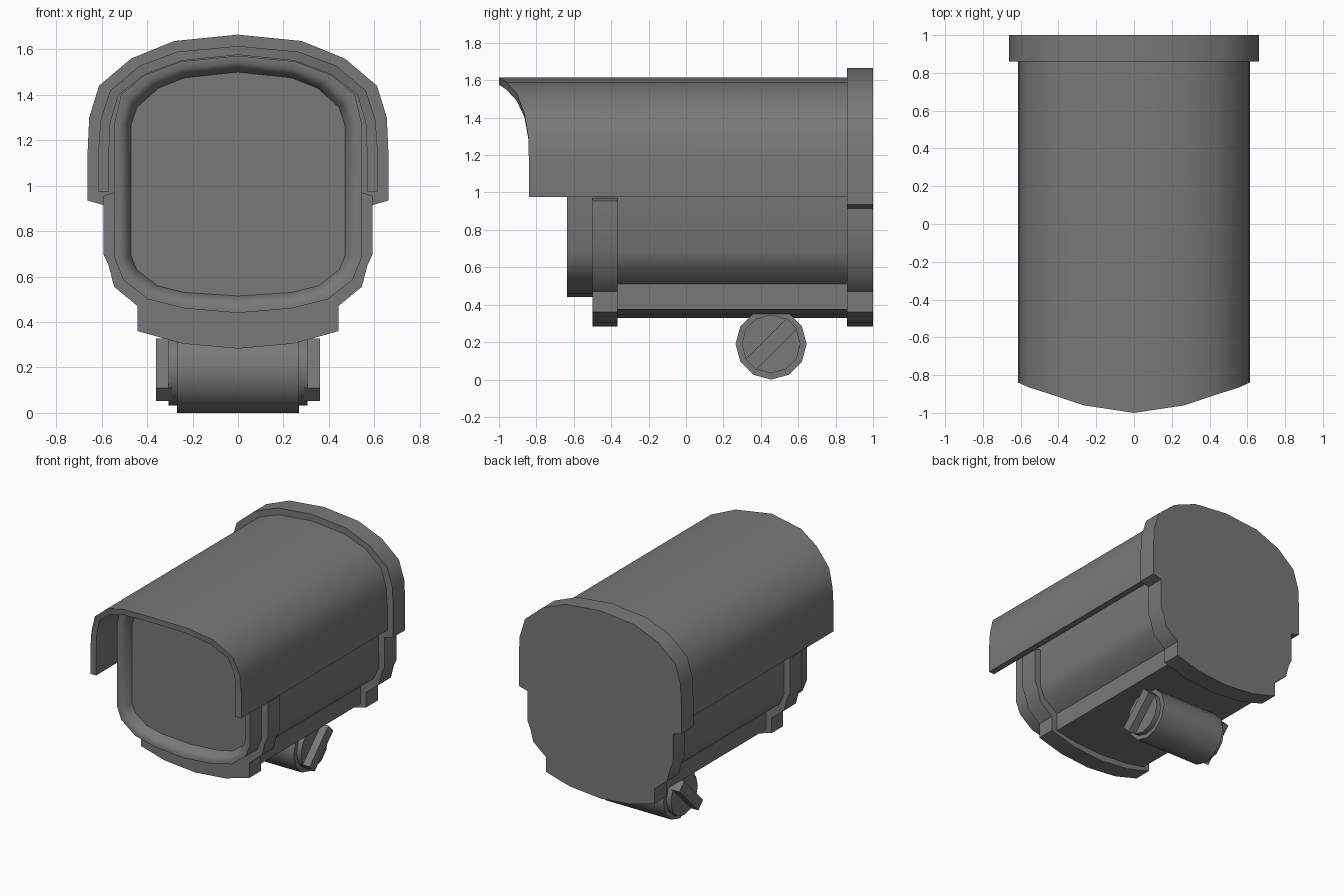
import bpy, bmesh, math
from mathutils import Vector

if "Cube" in bpy.data.objects:
    bpy.data.objects.remove(bpy.data.objects["Cube"])

grey = bpy.data.materials.new("dark_grey")
grey.diffuse_color = (0.19, 0.19, 0.19, 1)
grey.use_nodes = True
grey.node_tree.nodes["Principled BSDF"].inputs["Base Color"].default_value = grey.diffuse_color


def loft(name, sections, angle=45):
    """Skin closed sections with equal point counts and cap both ends."""
    bm = bmesh.new()
    rows = [[bm.verts.new(p) for p in s] for s in sections]
    n = len(rows[0])
    for a, b in zip(rows, rows[1:]):
        for i in range(n):
            j = (i + 1) % n
            bm.faces.new((a[i], a[j], b[j], b[i]))
    bm.faces.new(rows[0])
    bm.faces.new(rows[-1])
    bmesh.ops.recalc_face_normals(bm, faces=bm.faces)
    me = bpy.data.meshes.new(name)
    bm.to_mesh(me)
    bm.free()
    for p in me.polygons:
        p.use_smooth = True
    me.set_sharp_from_angle(angle=math.radians(angle))
    me.materials.append(grey)
    ob = bpy.data.objects.new(name, me)
    bpy.context.collection.objects.link(ob)
    return ob


def full(half):
    """Mirror a right-hand (x, z) profile into a closed loop."""
    return half + [(-x, z) for x, z in reversed(half) if x > 0]


def at(profile, y):
    return [(x, y, z) for x, z in profile]


def blend(a, b, t):
    return [(p[0] + (q[0] - p[0]) * t, p[1] + (q[1] - p[1]) * t) for p, q in zip(a, b)]


# Profiles, right half from top to bottom
lip_top = [(0, 1.572), (.25, 1.547), (.41, 1.487), (.515, 1.40), (.543, 1.28)]
lip = full(lip_top + [(.543, .68), (.505, .585), (.395, .50), (.235, .46), (0, .44)])
glass = full([(0, 1.5), (.235, 1.475), (.35, 1.43), (.445, 1.345), (.47, 1.27),
              (.47, .69), (.445, .63), (.355, .56), (.235, .53), (0, .515)])
housing = full(lip_top + [(.545, .68), (.505, .59), (.395, .51), (.395, .375),
                          (.235, .345), (0, .33)])
collar_low = [(.593, .70), (.57, .65), (.545, .555), (.442, .47), (.442, .36),
              (.245, .305), (0, .283)]
collar = full([(0, .972), (.54, .972), (.593, .955)] + collar_low)
flange = full([(0, 1.665), (.28, 1.637), (.47, 1.56), (.612, 1.44), (.655, 1.30),
               (.662, 1.15), (.662, .935), (.593, .915)] + collar_low)

# Front section with rounded lip and recessed window
loft("front_lip_and_window", [at(lip, -.45), at(lip, -.635), at(blend(lip, glass, .4), -.635),
                              at(blend(lip, glass, .75), -.615), at(glass, -.56)])
# Main housing, front collar and back flange
loft("housing", [at(housing, -.45), at(housing, .9)])
loft("front_collar", [at(collar, -.5), at(collar, -.365)])
loft("back_flange", [at(flange, .86), at(flange, 1.0)])

# Sun shade: thin shell with a swept-back front edge
outer = [(.615, .975), (.615, 1.15), (.605, 1.29), (.562, 1.42), (.43, 1.53), (.265, 1.59), (0, 1.615)]
inner = [(.568, .975), (.568, 1.15), (.562, 1.28), (.525, 1.40), (.41, 1.49), (.25, 1.55), (0, 1.576)]
front = [-.84, -.84, -.842, -.863, -.905, -.96, -1.0]
right = [[(a, f, b), (a, .88, b), (c, .88, d), (c, f, d)]
         for (a, b), (c, d), f in zip(outer, inner, front)]
left = [[(-x, y, z) for x, y, z in s] for s in reversed(right[:-1])]
loft("sun_shade", right + left)

# Mount pivot under the housing
CY, CZ = .455, .19


def ring(x, r, sides=12):
    return [(x, CY + r * math.cos(2 * math.pi * i / sides),
             CZ + r * math.sin(2 * math.pi * i / sides)) for i in range(sides)]


loft("mount_barrel", [ring(-.268, .19), ring(.268, .19)])
u = Vector((0, 1, 1)).normalized()
v = Vector((0, -1, 1)).normalized()
for side, s in (("left", -1), ("right", 1)):
    # Knob disc with a diagonal grip bar
    loft(side + "_knob_disc", [ring(s * .26, .157), ring(s * .305, .157)])
    bar = []
    for x in (.29, .362):
        c = Vector((s * x, CY, CZ))
        bar.append([c + u * (a * .155) + v * (b * .04)
                    for a, b in ((-1, -1), (1, -1), (1, 1), (-1, 1))])
    loft(side + "_knob_grip", bar)
